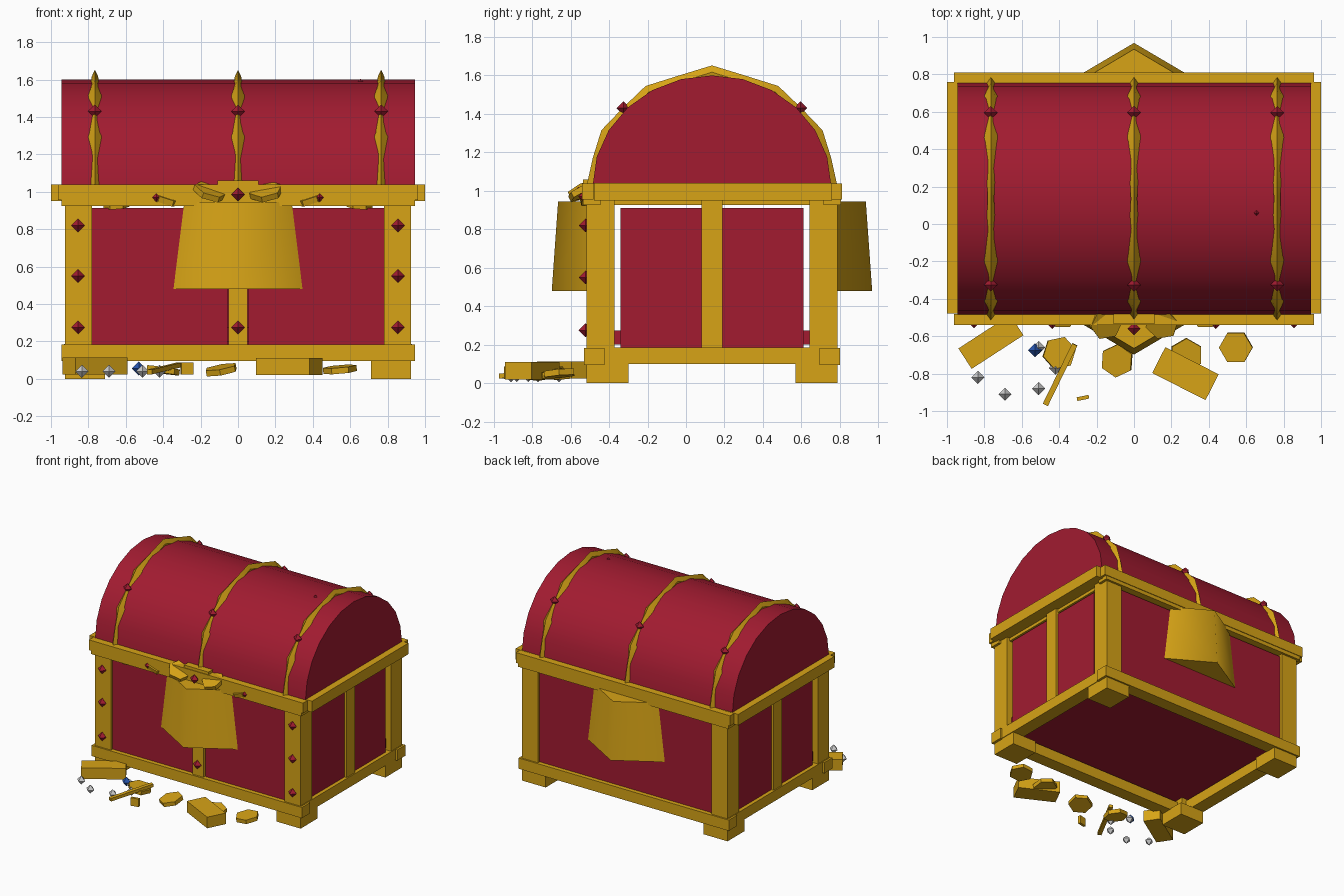
import bpy, bmesh, math
from mathutils import Vector

if "Cube" in bpy.data.objects:
    bpy.data.objects.remove(bpy.data.objects["Cube"])

YC = 0.135  # middle of the chest in depth


def material(name, rgb):
    m = bpy.data.materials.new(name)
    m.diffuse_color = (*rgb, 1)
    m.use_nodes = True
    m.node_tree.nodes["Principled BSDF"].inputs["Base Color"].default_value = m.diffuse_color
    return m


GOLD = material("gold", (0.68, 0.37, 0.008))
RED = material("red", (0.36, 0.011, 0.03))
SILVER = material("silver", (0.6, 0.6, 0.6))
BLUE = material("blue", (0.02, 0.09, 0.42))


def mesh_object(name, verts, faces, mat, smooth=None):
    me = bpy.data.meshes.new(name)
    me.from_pydata([tuple(v) for v in verts], [], faces)
    bm = bmesh.new()
    bm.from_mesh(me)
    bmesh.ops.recalc_face_normals(bm, faces=bm.faces)
    bm.to_mesh(me)
    bm.free()
    me.materials.append(mat)
    ob = bpy.data.objects.new(name, me)
    bpy.context.collection.objects.link(ob)
    if smooth:
        bpy.ops.object.select_all(action='DESELECT')
        ob.select_set(True)
        bpy.context.view_layer.objects.active = ob
        bpy.ops.object.shade_smooth_by_angle(angle=math.radians(smooth))
    return ob


def loft(name, rings, mat, smooth=None):
    n = len(rings[0])
    verts = [v for r in rings for v in r]
    faces = [(i * n + j, i * n + (j + 1) % n, (i + 1) * n + (j + 1) % n, (i + 1) * n + j)
             for i in range(len(rings) - 1) for j in range(n)]
    faces += [tuple(range(n)), tuple(range(len(verts) - n, len(verts)))]
    return mesh_object(name, verts, faces, mat, smooth)


def box(name, x, y, z, mat=GOLD):
    rings = [[(x[0], y[0], k), (x[1], y[0], k), (x[1], y[1], k), (x[0], y[1], k)] for k in z]
    return loft(name, rings, mat)


def centred_box(name, size, loc, rot, mat=GOLD):
    a, b, c = (s / 2 for s in size)
    ob = box(name, (-a, a), (-b, b), (-c, c), mat)
    ob.location = loc
    ob.rotation_euler = [math.radians(r) for r in rot]


def gem(name, loc, r=0.036, mat=RED):
    verts = [(r, 0, 0), (0, r, 0), (-r, 0, 0), (0, -r, 0), (0, 0, r), (0, 0, -r)]
    faces = [f for i in range(4) for f in ((i, (i + 1) % 4, 4), ((i + 1) % 4, i, 5))]
    mesh_object(name, verts, faces, mat).location = loc


def coin(name, loc, rot, r=0.09, h=0.032):
    rings = [[(r * math.cos(i * math.pi / 3), r * math.sin(i * math.pi / 3), z) for i in range(6)]
             for z in (-h / 2, h / 2)]
    ob = loft(name, rings, GOLD)
    ob.location = loc
    ob.rotation_euler = [math.radians(a) for a in rot]


def span(a, b, s):
    return (a, b) if s > 0 else (-b, -a)


def depth(a, b, s):
    """Depth range measured from the chest middle, front (-1) or back (+1)."""
    lo, hi = span(a, b, s)
    return (YC + lo, YC + hi)


# Corner feet and posts
for sx in (-1, 1):
    for sy in (-1, 1):
        box("foot", span(0.71, 0.925, sx), depth(0.435, 0.652, sy), (0, 0.1))
        box("corner_post", span(0.78, 0.925, sx), depth(0.508, 0.652, sy), (0.1, 0.95))

# Side rails, middle posts and panels
for s in (-1, 1):
    box("side_base_rail", span(0.82, 0.93, s), (-0.515, 0.785), (0.1, 0.185))
    box("side_top_rail", span(0.87, 1.0, s), (-0.478, 0.758), (0.95, 1.04))
    box("side_inner_rail", span(0.86, 0.9, s), (-0.375, 0.645), (0.925, 0.96))
    box("side_middle_post", span(0.86, 0.92, s), (0.08, 0.19), (0.18, 0.95))
    box("side_panel", span(0.87, 0.9, s), (-0.34, 0.61), (0.18, 0.91), RED)

# Front and back rails
for s in (-1, 1):
    box("long_base_rail", (-0.945, 0.945), depth(0.56, 0.665, s), (0.095, 0.182))
    box("long_top_rail", (-0.945, 0.945), depth(0.58, 0.67, s), (0.925, 1.035))
    box("top_rail_cap", (-0.962, 0.962), depth(0.615, 0.675, s), (0.955, 1.038))

# Front panels, back panel and floor
box("front_middle_post", (-0.05, 0.05), (-0.515, -0.46), (0.18, 0.95))
for s in (-1, 1):
    box("front_panel", span(0.055, 0.78, s), (-0.495, -0.465), (0.18, 0.912), RED)
box("back_panel", (-0.78, 0.78), (0.735, 0.765), (0.18, 0.912), RED)
box("floor", (-0.88, 0.88), (-0.47, 0.74), (0.2, 0.275), RED)

# Barrel lid
arc = [(YC - 0.62 * math.cos(math.pi * i / 12), 1.03 + 0.57 * math.sin(math.pi * i / 12))
       for i in range(13)]
loft("lid", [[(x, y, z) for y, z in arc] for x in (-0.945, 0.945)], RED, 35)

# Ridged lid bands: offset from middle, height, half width
half = [(0.66, 0.99, 0.026), (0.62, 1.17, 0.024), (0.575, 1.315, 0.036), (0.46, 1.435, 0.02),
        (0.345, 1.545, 0.036), (0.17, 1.6, 0.024)]
path = [(-d, z, w) for d, z, w in half] + [(0, 1.652, 0.017)] + half[::-1]
for x in (-0.765, 0, 0.765):
    rings = []
    for d, z, w in path:
        out = Vector((0, d, z - 0.9)).normalized()
        p = Vector((x, YC + d, z))
        rings.append([p + Vector((a * w, 0, 0)) + out * b for a, b in
                      ((0, 0), (1, -0.035), (0.6, -0.07), (-0.6, -0.07), (-1, -0.035))])
    loft("lid_band", rings, GOLD, 30)
    for s in (-1, 1):
        gem("band_stud", (x, YC + s * 0.46, 1.43))

# Wedge-shaped lock plate on the front, hinge plate on the back
for name, s in (("lock_plate", -1), ("hinge_plate", 1)):
    rings = [[(-w, YC + s * 0.63, z), (0, YC + s * d, z), (w, YC + s * 0.63, z)]
             for w, d, z in ((0.345, 0.833, 0.48), (0.287, 0.8, 0.945))]
    loft(name, rings, GOLD, 65)
box("lock_top_block", (-0.11, 0.11), (-0.535, -0.475), (0.99, 1.06))

# Red studs on the front
for x in (-0.855, 0.855):
    for z in (0.275, 0.55, 0.82):
        gem("post_stud", (x, -0.522, z))
gem("middle_stud", (0, -0.522, 0.275))
gem("lock_stud", (0, -0.56, 0.985))
for x in (-0.437, 0.437):
    gem("rim_stud", (x, -0.525, 0.97))
gem("lid_stud", (0.655, 0.06, 1.575), 0.03)

# Coins spilling over the front rim
for s in (-1, 1):
    coin("rim_coin", (s * 0.15, -0.53, 1.0), (25, -s * 15, 10))
    coin("rim_coin", (s * 0.38, -0.48, 0.965), (15, -s * 18, 0), 0.08)
    coin("rim_coin", (s * 0.65, -0.45, 0.925), (8, s * 5, 0), 0.07, 0.02)

# Treasure on the ground
for x, y, z, rx, ry, rz in ((-0.40, -0.69, 0.045, 0, 8, 12), (-0.09, -0.73, 0.048, 4, -13, 25),
                            (0.28, -0.7, 0.05, 8, 0, 30), (0.545, -0.66, 0.05, 5, -5, 0)):
    coin("ground_coin", (x, y, z), (rx, ry, rz))
centred_box("gold_bar", (0.33, 0.13, 0.09), (-0.765, -0.63, 0.068), (0, 0, 33))
centred_box("gold_bar", (0.32, 0.155, 0.09), (0.275, -0.8, 0.065), (0, 0, -27))
centred_box("gold_rod", (0.36, 0.03, 0.025), (-0.395, -0.805, 0.055), (0, -6, 64))
centred_box("gold_chip", (0.065, 0.02, 0.065), (-0.273, -0.93, 0.055), (0, 0, 12))
for x, y in ((-0.835, -0.82), (-0.69, -0.91), (-0.51, -0.88), (-0.42, -0.77), (-0.51, -0.66)):
    gem("silver_gem", (x, y, 0.04), 0.035, SILVER)
gem("blue_gem", (-0.53, -0.675, 0.055), 0.038, BLUE)
